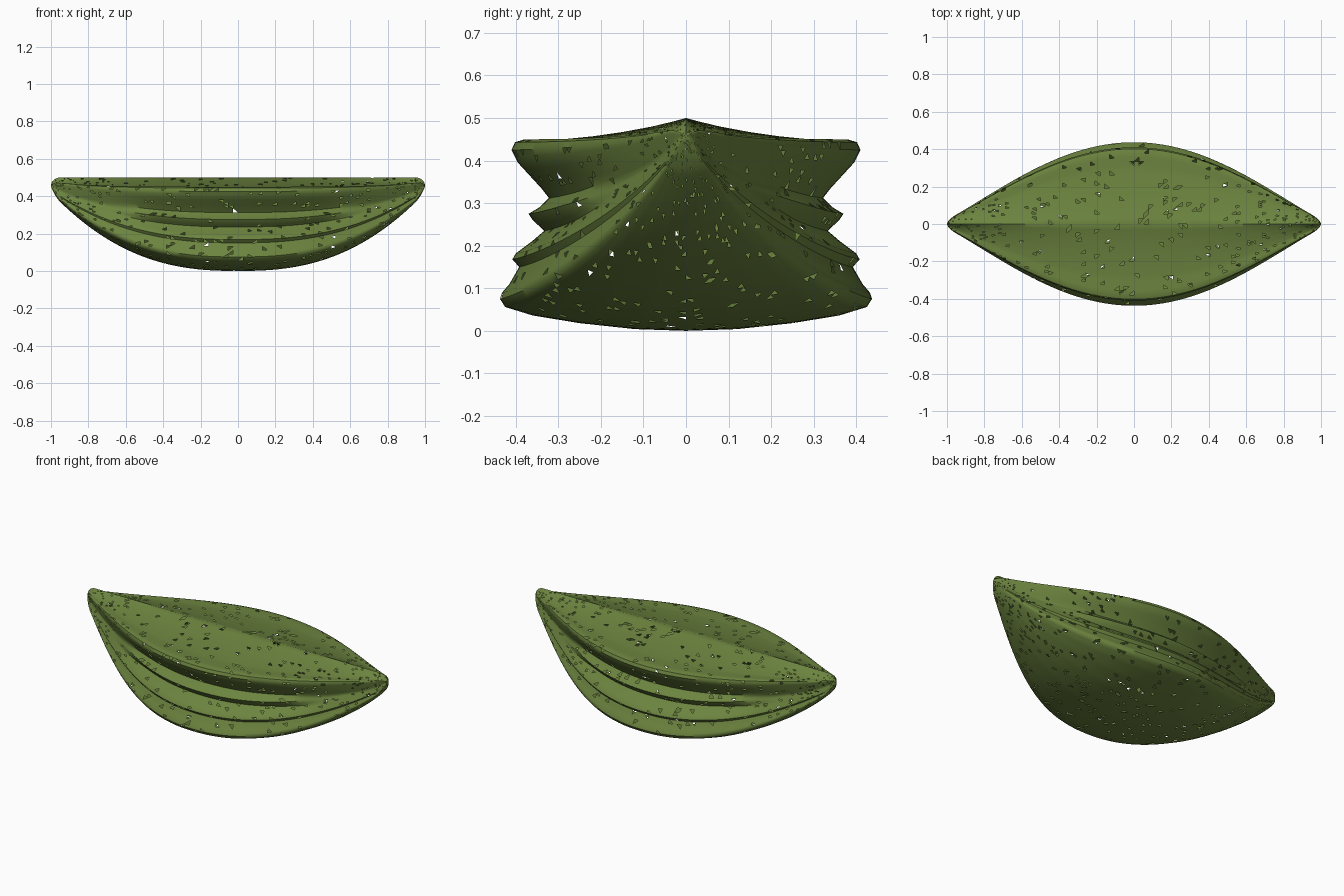
import bpy, bmesh, math, random

if "Cube" in bpy.data.objects:
    bpy.data.objects.remove(bpy.data.objects["Cube"])

random.seed(4)

green = bpy.data.materials.new("leaf green")
green.diffuse_color = (0.15, 0.23, 0.05, 1)
green.use_nodes = True
green.node_tree.nodes["Principled BSDF"].inputs["Base Color"].default_value = green.diffuse_color

# Half of the middle cross-section (y, z), from top crest round to the underside
HALF = [(0, .5), (.03, .492), (.08, .48), (.15, .467), (.22, .457), (.29, .45), (.38, .45),
        (.402, .443), (.41, .425), (.395, .395), (.34, .335), (.322, .312),
        (.345, .29), (.37, .275), (.36, .26), (.333, .235),
        (.36, .212), (.4, .182), (.408, .168), (.392, .15),
        (.415, .11), (.432, .09), (.437, .075), (.425, .056),
        (.36, .036), (.25, .018), (.12, .004), (0, 0)]
RIDGE = range(10, 17)      # short middle ridge that dies out before the tips


def faded(f):
    """Section with the middle ridge flattened into one open groove as f goes to 0."""
    out = []
    a, b = HALF[9], HALF[17]
    for i, (y, z) in enumerate(HALF):
        if i in RIDGE:
            t = (z - a[1]) / (b[1] - a[1])
            flat = a[0] + (b[0] - a[0]) * t - .065 * (1 - abs(2 * t - 1))
            y = flat + (y - flat) * f
        out.append((y, z))
    return out


def refine(pts):
    """Split long segments so the facets stay small."""
    out = []
    for i in range(len(pts) - 1):
        (y0, z0), (y1, z1) = pts[i], pts[i + 1]
        base0, base1 = HALF[i], HALF[i + 1]
        n = max(1, round(math.dist(base0, base1) / .022))
        out += [(y0 + (y1 - y0) * k / n, z0 + (z1 - z0) * k / n) for k in range(n)]
    return out + [pts[-1]]


def section(x):
    a = abs(x)
    cap = math.sqrt(max(0, 1 - (max(0, a - .95) / .05) ** 2))   # rounded tip
    w = math.cos(math.pi / 2 * a) + .05 * a ** 6 * cap
    h = 1 - .93 * a ** 2.5
    f = max(0, min(1, (.75 - a) / .35))
    f = f * f * (3 - 2 * f)
    half = refine(faded(f))
    ring = half + [(-y, z) for y, z in reversed(half[1:-1])]
    pts = []
    for y, z in ring:
        if z < .45:
            z = .45 + (z - .45) * h
        z += .025 * a ** 4 * max(0, 1 - abs(z - .45) / .05)
        z = .455 + (z - .455) * cap
        pts.append((x, y * w, z))
    return pts


# Pod body: lofted sections between the two pointed tips
bm = bmesh.new()
N = 120
rings = []
for i in range(1, N):
    x = math.sin(math.pi * (i / N - .5))
    rings.append([bm.verts.new(p) for p in section(x)])
m = len(rings[0])
for r, s in zip(rings, rings[1:]):
    for j in range(m):
        k = (j + 1) % m
        bm.faces.new((r[j], r[k], s[k], s[j]))
for ring, x in ((rings[0], -1), (rings[-1], 1)):
    tip = bm.verts.new((x, 0, .455))
    for j in range(m):
        bm.faces.new((ring[j], ring[(j + 1) % m], tip))
bmesh.ops.recalc_face_normals(bm, faces=bm.faces)

# Worn skin: scattered small missing facets
bmesh.ops.triangulate(bm, faces=bm.faces)
bm.faces.ensure_lookup_table()
holes = [f for f in bm.faces if random.random() < .04]
bmesh.ops.delete(bm, geom=holes, context='FACES')

mesh = bpy.data.meshes.new("pod_body")
bm.to_mesh(mesh)
bm.free()
mesh.materials.append(green)
pod = bpy.data.objects.new("pod_body", mesh)
bpy.context.collection.objects.link(pod)
bpy.context.view_layer.objects.active = pod
pod.select_set(True)
bpy.ops.object.shade_smooth_by_angle(angle=math.radians(45))
